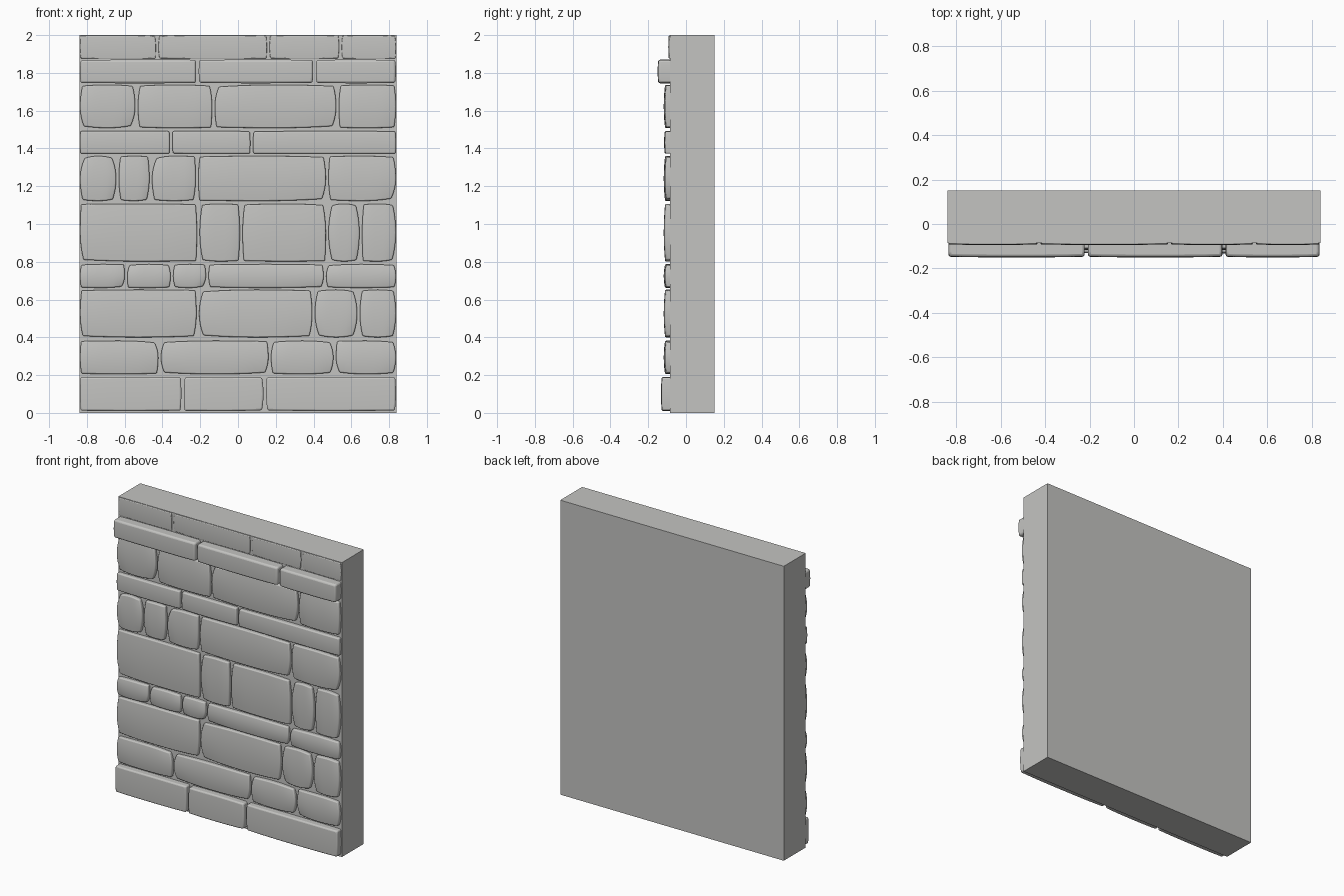
import bpy
import bmesh
import random

random.seed(4)
if "Cube" in bpy.data.objects:
    bpy.data.objects.remove(bpy.data.objects["Cube"], do_unlink=True)

stone_grey = bpy.data.materials.new("stone grey")
stone_grey.use_nodes = True
stone_grey.diffuse_color = (0.55, 0.55, 0.535, 1)
bsdf = next(n for n in stone_grey.node_tree.nodes if n.type == "BSDF_PRINCIPLED")
bsdf.inputs["Base Color"].default_value = stone_grey.diffuse_color
bsdf.inputs["Roughness"].default_value = 0.8

HALF_WIDTH = 0.84
WALL_FRONT = -0.085
WALL_BACK = 0.15
JOINT = 0.007


def finish(name, bm):
    mesh = bpy.data.meshes.new(name)
    bm.to_mesh(mesh)
    bm.free()
    obj = bpy.data.objects.new(name, mesh)
    bpy.context.collection.objects.link(obj)
    mesh.materials.append(stone_grey)
    return obj


def backing_wall():
    bm = bmesh.new()
    bmesh.ops.create_cube(bm, size=1)
    for v in bm.verts:
        v.co.x *= 2 * HALF_WIDTH
        v.co.y = WALL_BACK if v.co.y > 0 else WALL_FRONT
        v.co.z = 2 if v.co.z > 0 else 0
    finish("backing_wall", bm)


def stone(name, x0, x1, z0, z1, front, swell, dome, radius):
    """A block with barrel-shaped sides, a domed face and rounded edges."""
    bm = bmesh.new()
    bmesh.ops.create_cube(bm, size=2)
    bmesh.ops.subdivide_edges(bm, edges=bm.edges[:], cuts=7, use_grid_fill=True)
    cx, cz = (x0 + x1) / 2, (z0 + z1) / 2
    hw, hh = (x1 - x0) / 2, (z1 - z0) / 2
    back = WALL_FRONT + 0.03
    # Each corner is drawn in by its own amount
    pull = {(i, j): swell * random.uniform(0.3, 1.4) for i in (-1, 1) for j in (-1, 1)}
    for v in bm.verts:
        u, d, w = v.co
        p = pull[(1 if u > 0 else -1, 1 if w > 0 else -1)]
        face = front + dome * (0.6 * u ** 4 + 0.6 * w ** 2)
        v.co.x = cx + u * (hw - p * w * w)
        v.co.z = cz + w * (hh - 0.5 * p * u * u)
        v.co.y = face + (back - face) * (d + 1) / 2
    obj = finish(name, bm)
    bevel = obj.modifiers.new("rounded edges", "BEVEL")
    bevel.width = radius
    bevel.segments = 3
    bevel.limit_method = "ANGLE"
    bevel.angle_limit = 0.9
    bpy.context.view_layer.objects.active = obj
    obj.select_set(True)
    bpy.ops.object.shade_smooth_by_angle(angle=0.7)
    obj.select_set(False)


# Courses: bottom, top, face depth, side swell, face dome, edge radius, joints
courses = [
    (0.01, 0.19, -0.132, 0.006, 0.004, 0.012, (-0.293, 0.142)),
    (0.205, 0.382, -0.118, 0.015, 0.012, 0.01, (-0.415, 0.168, 0.512)),
    (0.4, 0.652, -0.118, 0.017, 0.012, 0.01, (-0.213, 0.4, 0.638)),
    (0.662, 0.787, -0.118, 0.012, 0.012, 0.01, (-0.593, -0.35, -0.163, 0.46)),
    (0.802, 1.107, -0.118, 0.014, 0.012, 0.01, (-0.21, 0.017, 0.472, 0.65)),
    (1.122, 1.36, -0.118, 0.018, 0.012, 0.01, (-0.638, -0.462, -0.217, 0.472)),
    (1.372, 1.492, -0.116, 0.004, 0.006, 0.008, (-0.355, 0.072)),
    (1.508, 1.737, -0.118, 0.017, 0.012, 0.01, (-0.537, -0.13, 0.527)),
    (1.745, 1.87, -0.15, 0.003, 0.004, 0.022, (-0.215, 0.405)),
    (1.875, 1.998, -0.094, 0.004, 0.004, 0.005, (-0.428, 0.16, 0.542)),
]

backing_wall()
for row, (z0, z1, front, swell, dome, radius, joints) in enumerate(courses, 1):
    ends = [-HALF_WIDTH, *joints, HALF_WIDTH]
    for col, (a, b) in enumerate(zip(ends, ends[1:]), 1):
        left = a + (JOINT if col > 1 else 0.004)
        right = b - (JOINT if b < HALF_WIDTH else 0.004)
        stone(f"course_{row}_stone_{col}", left, right, z0, z1,
              front, swell, dome, radius)
